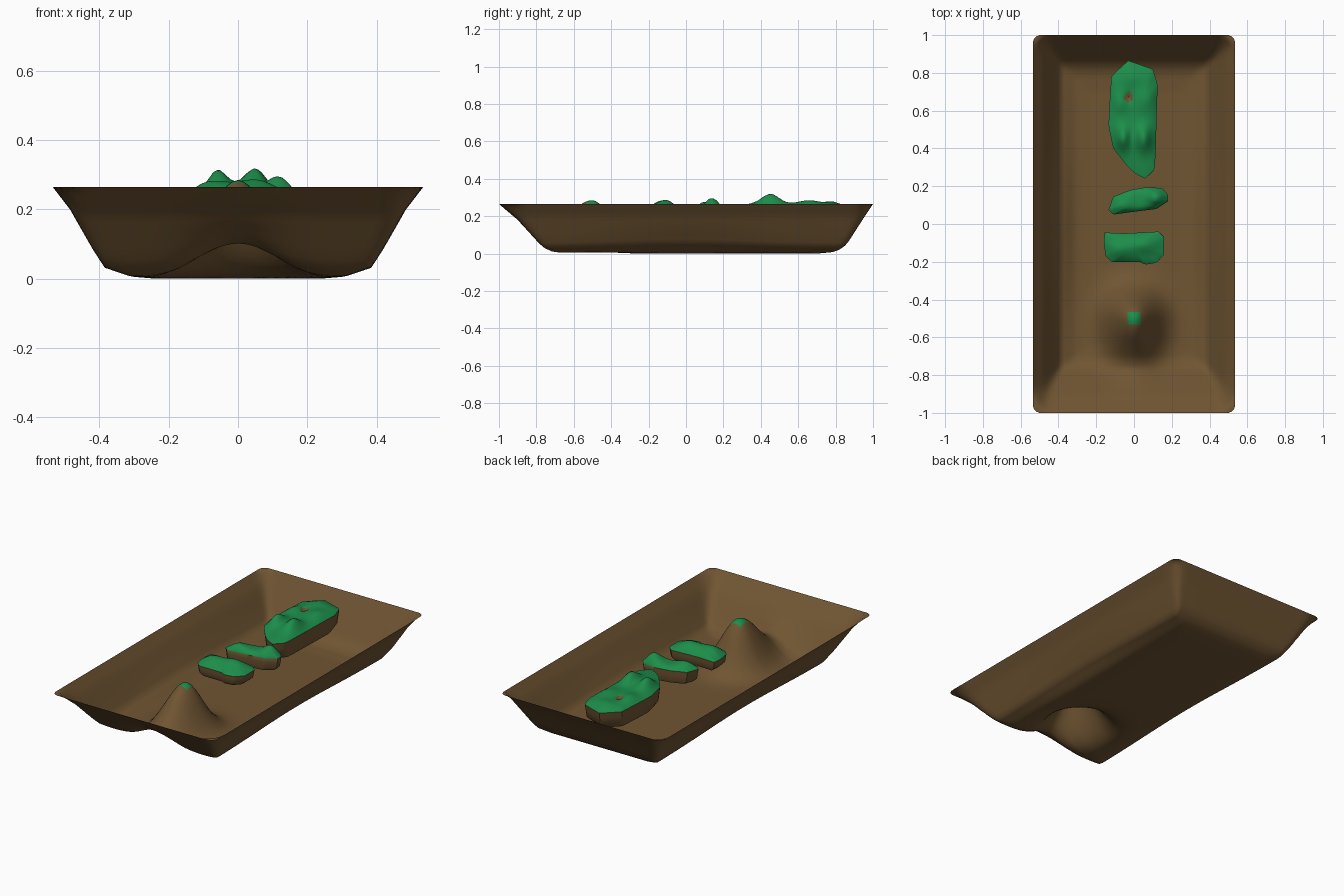
import bpy, bmesh, math
from mathutils import Vector

if "Cube" in bpy.data.objects:
    bpy.data.objects.remove(bpy.data.objects["Cube"])


def material(name, rgb):
    m = bpy.data.materials.new(name)
    m.diffuse_color = (*rgb, 1)
    m.use_nodes = True
    m.node_tree.nodes["Principled BSDF"].inputs["Base Color"].default_value = m.diffuse_color
    return m


EARTH = material("earth", (0.16, 0.09, 0.032))
GRASS = material("grass", (0.012, 0.27, 0.07))


def finish(bm, name, angle):
    me = bpy.data.meshes.new(name)
    bm.to_mesh(me)
    bm.free()
    me.materials.append(EARTH)
    me.materials.append(GRASS)
    ob = bpy.data.objects.new(name, me)
    bpy.context.collection.objects.link(ob)
    bpy.context.view_layer.objects.active = ob
    ob.select_set(True)
    bpy.ops.object.shade_smooth_by_angle(angle=math.radians(angle))
    ob.select_set(False)


def lerp(profile, d):
    for (a, za), (b, zb) in zip(profile, profile[1:]):
        if d <= b:
            return za + (zb - za) * (d - a) / (b - a)
    return profile[-1][1]


def gauss(x, y, sx, sy):
    return math.exp(-(x / sx) ** 2 / 2 - (y / sy) ** 2 / 2)


# Basin: one thin sheet with sloping walls and a mountain pushed up from below
HX, RIM = 0.535, 0.265
FRONT = [(0, RIM), (.1, .18), (.2, .07), (.24, .03), (.29, .008), (.36, 0)]
BACK = [(0, RIM), (.05, .19), (.14, .05), (.18, .02), (.22, .007), (.3, 0)]
SIDE = [(0, RIM), (.05, .2), (.115, .085), (.15, .03), (.225, .006), (.3, 0)]


def basin_z(x, y):
    fx = lerp(SIDE, HX - abs(x))
    fy = lerp(FRONT, 1 + y) if y < 0 else lerp(BACK, 1 - y)
    wall = min(RIM, (fx ** 5 + fy ** 5) ** 0.2)
    wall += 0.022 * gauss(abs(x) - .39, y, .04, .35)
    fade = min(1, (1 + y) / .15)
    peak = 0.285 * fade * gauss(x, y + .5, .093, .155 if y < -.5 else .1)
    return wall + peak


NX, NY, R = 64, 120, 0.04
bm = bmesh.new()
grid = []
for j in range(NY + 1):
    row = []
    for i in range(NX + 1):
        x, y = -HX + 2 * HX * i / NX, -1 + 2 * j / NY
        z = basin_z(x, y)
        # round the rim corners
        ox, oy = abs(x) - (HX - R), abs(y) - (1 - R)
        if ox > 0 and oy > 0:
            k = max(ox, oy) / math.hypot(ox, oy)
            x = math.copysign(HX - R + ox * k, x)
            y = math.copysign(1 - R + oy * k, y)
        row.append(bm.verts.new((x, y, z)))
    grid.append(row)
for j in range(NY):
    for i in range(NX):
        f = bm.faces.new((grid[j][i], grid[j][i + 1], grid[j + 1][i + 1], grid[j + 1][i]))
        c = f.calc_center_median()
        f.material_index = int(math.hypot(c.x, c.y + .5) < 0.04)
finish(bm, "basin_with_mountain", 60)


# Floating islands: brown rocky sides under a hilly grass top
def resample(pts, n):
    pts = [Vector(p) for p in pts]
    lens = [(pts[(i + 1) % len(pts)] - p).length for i, p in enumerate(pts)]
    out = []
    for k in range(n):
        d, i = k * sum(lens) / n, 0
        while d > lens[i]:
            d -= lens[i]
            i += 1
        out.append(pts[i].lerp(pts[(i + 1) % len(pts)], d / lens[i]))
    return out


def island(name, outline, rim, bottom, hills, spot=None, n=72, rings=12):
    edge = resample(outline, n)
    mid = sum(edge, Vector((0, 0))) / n
    bm = bmesh.new()

    def top(p, t):
        z = rim + 0.018 * (1 - t ** 4)
        z += (1 - t ** 6) * sum(h * gauss(p.x - x, p.y - y, sx, sy) for x, y, h, sx, sy in hills)
        if spot:
            z -= 0.02 * gauss(p.x - spot[0], p.y - spot[1], .012, .012)
        return z

    def ring(t, z=None):
        ps = [mid + (p - mid) * t for p in edge]
        return [bm.verts.new((p.x, p.y, top(p, t) if z is None else z)) for p in ps]

    deep = rim - bottom
    loops = [ring(.84, bottom), ring(.95, bottom + .25 * deep), ring(.98, rim - .3 * deep)]
    sides = len(loops)
    loops += [ring(1 - k / rings) for k in range(rings)]
    for k, (a, b) in enumerate(zip(loops, loops[1:])):
        for i in range(n):
            j = (i + 1) % n
            f = bm.faces.new((a[i], a[j], b[j], b[i]))
            c = f.calc_center_median()
            bare = spot and math.hypot(c.x - spot[0], c.y - spot[1]) < .024
            f.material_index = int(k >= sides and not bare)
    hub = bm.verts.new((mid.x, mid.y, top(mid, 0)))
    for i in range(n):
        bm.faces.new((loops[-1][i], loops[-1][(i + 1) % n], hub)).material_index = 1
    bm.faces.new(loops[0][::-1])
    bmesh.ops.recalc_face_normals(bm, faces=bm.faces[:])
    finish(bm, name, 40)


island("large_island",
       [(-.03, .865), (-.07, .83), (-.12, .78), (-.13, .63), (-.135, .52), (-.11, .4),
        (-.03, .3), (.01, .265), (.06, .24), (.11, .29), (.115, .4), (.125, .74), (.1, .82)],
       .25, .145,
       [(-.06, .45, .052, .026, .045), (.05, .45, .052, .03, .045), (.06, .66, .018, .04, .05),
        (-.08, .64, .018, .03, .04), (0, .79, .02, .07, .04)],
       spot=(-.03, .67))
island("middle_island",
       [(-.135, .075), (-.11, .05), (0, .065), (.12, .08), (.18, .12), (.18, .155),
        (.15, .19), (.07, .195), (-.02, .18), (-.11, .145)],
       .24, .165,
       [(.12, .14, .042, .035, .035), (-.07, .1, .02, .04, .03)])
island("small_island",
       [(-.155, -.045), (-.05, -.05), (.13, -.04), (.16, -.07), (.16, -.16), (.12, -.205),
        (.06, -.215), (.03, -.2), (-.12, -.2), (-.15, -.17), (-.16, -.1)],
       .24, .18,
       [(-.08, -.13, .025, .05, .035), (.05, -.11, .028, .05, .035)])
